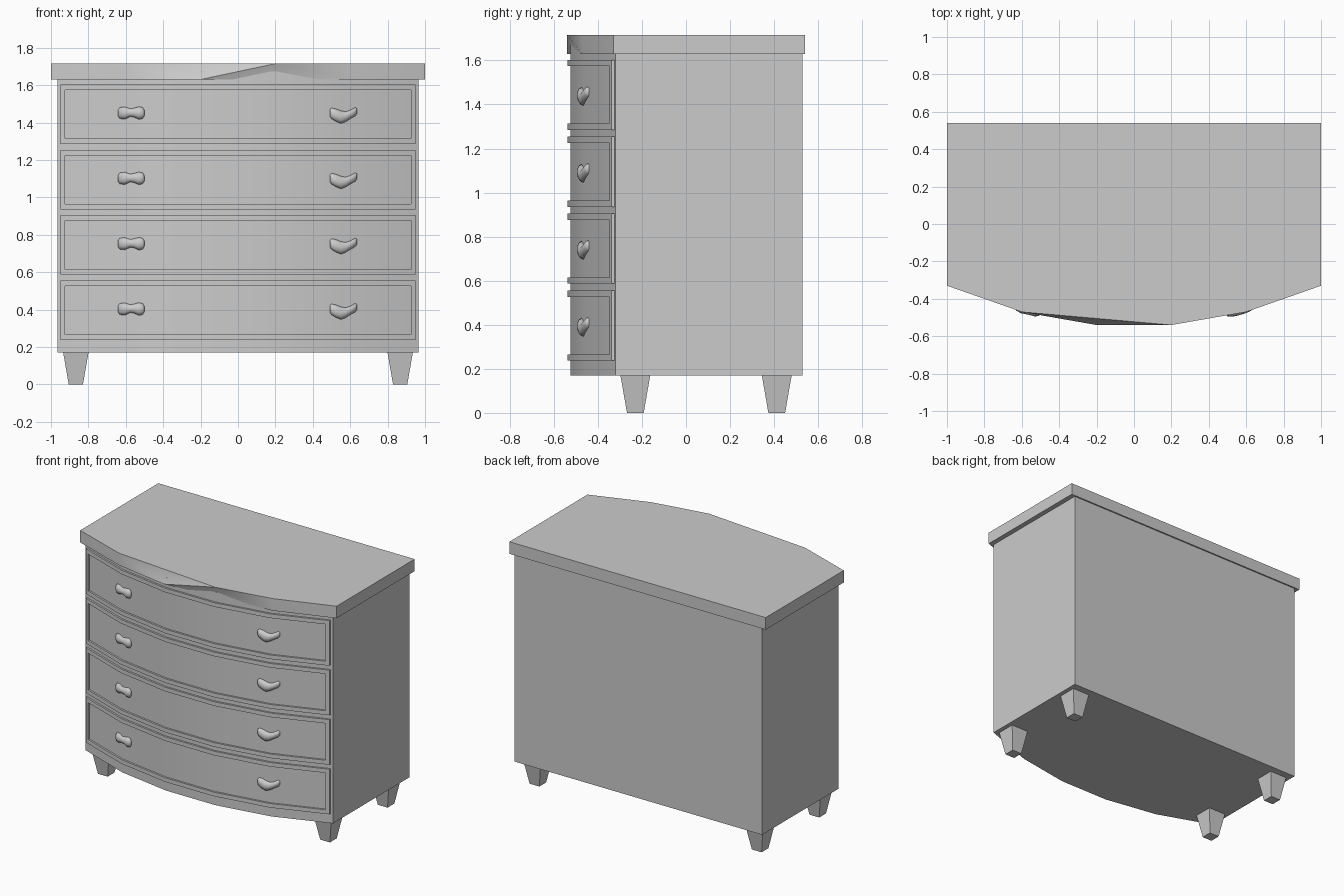
import bpy, bmesh, math

if "Cube" in bpy.data.objects:
    bpy.data.objects.remove(bpy.data.objects["Cube"])

# Bowed front outline of the carcass (x, y)
BOW = [(-0.965, -0.32), (-0.58, -0.46), (-0.19, -0.525),
       (0.19, -0.525), (0.58, -0.46), (0.965, -0.32)]


def bow_y(x):
    for (xa, ya), (xb, yb) in zip(BOW, BOW[1:]):
        if x <= xb:
            return ya + (yb - ya) * (x - xa) / (xb - xa)
    return BOW[-1][1]


def finish(name, bm, smooth_angle=None):
    bmesh.ops.recalc_face_normals(bm, faces=bm.faces[:])
    mesh = bpy.data.meshes.new(name)
    bm.to_mesh(mesh)
    bm.free()
    ob = bpy.data.objects.new(name, mesh)
    bpy.context.collection.objects.link(ob)
    if smooth_angle:
        bpy.ops.object.select_all(action='DESELECT')
        ob.select_set(True)
        bpy.context.view_layer.objects.active = ob
        bpy.ops.object.shade_smooth_by_angle(angle=math.radians(smooth_angle))
    return ob


def loft(bm, rings):
    """Skin closed rings of equal size and cap both ends."""
    vs = [[bm.verts.new(p) for p in r] for r in rings]
    n = len(vs[0])
    for a, b in zip(vs, vs[1:]):
        for i in range(n):
            j = (i + 1) % n
            bm.faces.new((a[i], a[j], b[j], b[i]))
    bm.faces.new(vs[0])
    bm.faces.new(vs[-1])


def bead(bm, x0, x1, z0, z1, out=0.013, back=0.02):
    """Raised strip that follows the bowed front."""
    xs = [x0] + [p[0] for p in BOW if x0 < p[0] < x1] + [x1]
    loft(bm, [[(x, bow_y(x) - out, z0), (x, bow_y(x) - out, z1),
               (x, bow_y(x) + back, z1), (x, bow_y(x) + back, z0)] for x in xs])


# Carcass, its top hidden inside the worktop
bm = bmesh.new()
outline = BOW + [(0.965, 0.53), (-0.965, 0.53)]
loft(bm, [[(x, y, z) for x, y in outline] for z in (0.17, 1.672)])
finish("carcass", bm, 30)

# Worktop: upper and lower edges each skip one point of the bow
bm = bmesh.new()
edge = [(-1, -0.33), (-0.6, -0.47), (-0.2, -0.54), (0.2, -0.54),
        (0.6, -0.47), (1, -0.33), (1, 0.54), (-1, 0.54)]
for z, skip in ((1.63, 3), (1.715, 2)):
    for i, (x, y) in enumerate(edge):
        if i != skip:
            bm.verts.new((x, y, z))
bmesh.ops.convex_hull(bm, input=bm.verts[:])
bmesh.ops.dissolve_limit(bm, angle_limit=0.01, verts=bm.verts[:], edges=bm.edges[:])
finish("worktop", bm, 30)

# Tapered legs
for side, sx in (("left", -1), ("right", 1)):
    for end, cy in (("front", -0.23), ("back", 0.412)):
        bm = bmesh.new()
        loft(bm, [[(sx * 0.867 + a * h, cy + b * h, z)
                   for a, b in ((-1, -1), (1, -1), (1, 1), (-1, 1))]
                  for h, z in ((0.038, 0), (0.068, 0.172))])
        finish(f"{end}_leg_{side}", bm)

# Handle sections: x, centre height, half height, half depth
HANDLES = {
    "left": [(-0.642, 0.0, 0.016, 0.010), (-0.632, 0.0, 0.030, 0.018),
             (-0.605, 0.0, 0.033, 0.024), (-0.575, 0.002, 0.021, 0.020),
             (-0.555, 0.002, 0.025, 0.021), (-0.53, 0.0, 0.034, 0.024),
             (-0.51, 0.0, 0.030, 0.018), (-0.501, 0.0, 0.016, 0.010)],
    "right": [(0.491, 0.0, 0.018, 0.010), (0.50, -0.002, 0.029, 0.018),
              (0.525, -0.012, 0.034, 0.024), (0.55, -0.022, 0.034, 0.024),
              (0.575, -0.020, 0.027, 0.021), (0.60, -0.008, 0.023, 0.021),
              (0.627, 0.007, 0.023, 0.018), (0.636, 0.010, 0.014, 0.010)],
}

# Four drawers: rectangular beading plus two handles each
for d in range(4):
    z0, z1 = 0.237 + 0.3493 * d, 0.555 + 0.3493 * d
    bm = bmesh.new()
    bead(bm, -0.95, 0.95, z0, z0 + 0.029)
    bead(bm, -0.95, 0.95, z1 - 0.029, z1)
    for a, b in ((-0.95, -0.925), (0.925, 0.95)):
        bead(bm, a, b, z0 + 0.029, z1 - 0.029)
    finish(f"drawer_beading_{d + 1}", bm, 30)
    for side, sections in HANDLES.items():
        bm = bmesh.new()
        zc = 0.403 + 0.3493 * d
        loft(bm, [[(x, bow_y(x) - 0.002 + ry * math.cos(t * math.tau / 12),
                    zc + dz + rz * math.sin(t * math.tau / 12)) for t in range(12)]
                  for x, dz, rz, ry in sections])
        finish(f"drawer_handle_{side}_{d + 1}", bm, 60)
